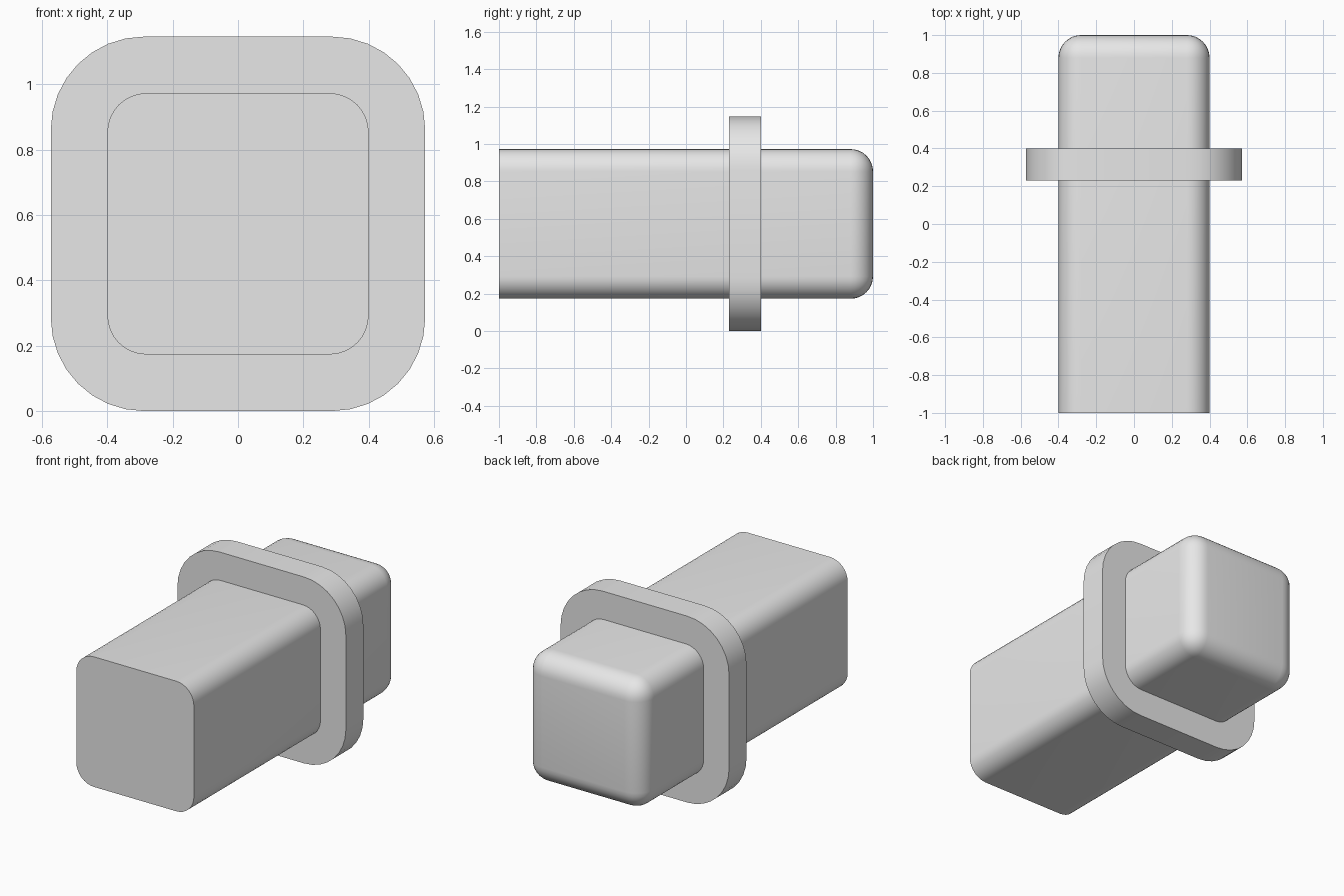
import bpy, bmesh, math
from mathutils import Vector

default_cube = bpy.data.objects.get("Cube")
if default_cube:
    bpy.data.objects.remove(default_cube, do_unlink=True)

grey = bpy.data.materials.new("plain_grey")
grey.use_nodes = True
colour = (0.8, 0.8, 0.8, 1)
grey.diffuse_color = colour
grey.node_tree.nodes["Principled BSDF"].inputs["Base Color"].default_value = colour

CENTRE_Z = 0.573


def rounded_block(name, half, y0, y1, radius, round_back=False):
    """Square block along y with rounded long edges and optionally a rounded back end."""
    bm = bmesh.new()
    bmesh.ops.create_cube(bm, size=2)
    for v in bm.verts:
        v.co = Vector((v.co.x * half, y1 if v.co.y > 0 else y0, v.co.z * half))

    def chosen(edge):
        a, b = (v.co for v in edge.verts)
        along = abs(a.y - b.y) > 0.01
        at_back = min(a.y, b.y) > y1 - 0.001
        return along or (round_back and at_back)

    bmesh.ops.bevel(bm, geom=[e for e in bm.edges if chosen(e)], offset=radius,
                    offset_type='OFFSET', segments=8, profile=0.5, affect='EDGES')
    mesh = bpy.data.meshes.new(name)
    bm.to_mesh(mesh)
    bm.free()
    mesh.materials.append(grey)
    obj = bpy.data.objects.new(name, mesh)
    obj.location.z = CENTRE_Z
    bpy.context.collection.objects.link(obj)
    bpy.ops.object.select_all(action='DESELECT')
    obj.select_set(True)
    bpy.context.view_layer.objects.active = obj
    bpy.ops.object.shade_smooth_by_angle(angle=math.radians(30))
    return obj


# Long bar, flat at the front and rounded at the back
rounded_block("bar", 0.4, -1, 1, 0.12, round_back=True)

# Wide collar around the bar
rounded_block("collar", CENTRE_Z, 0.23, 0.4, 0.285)
